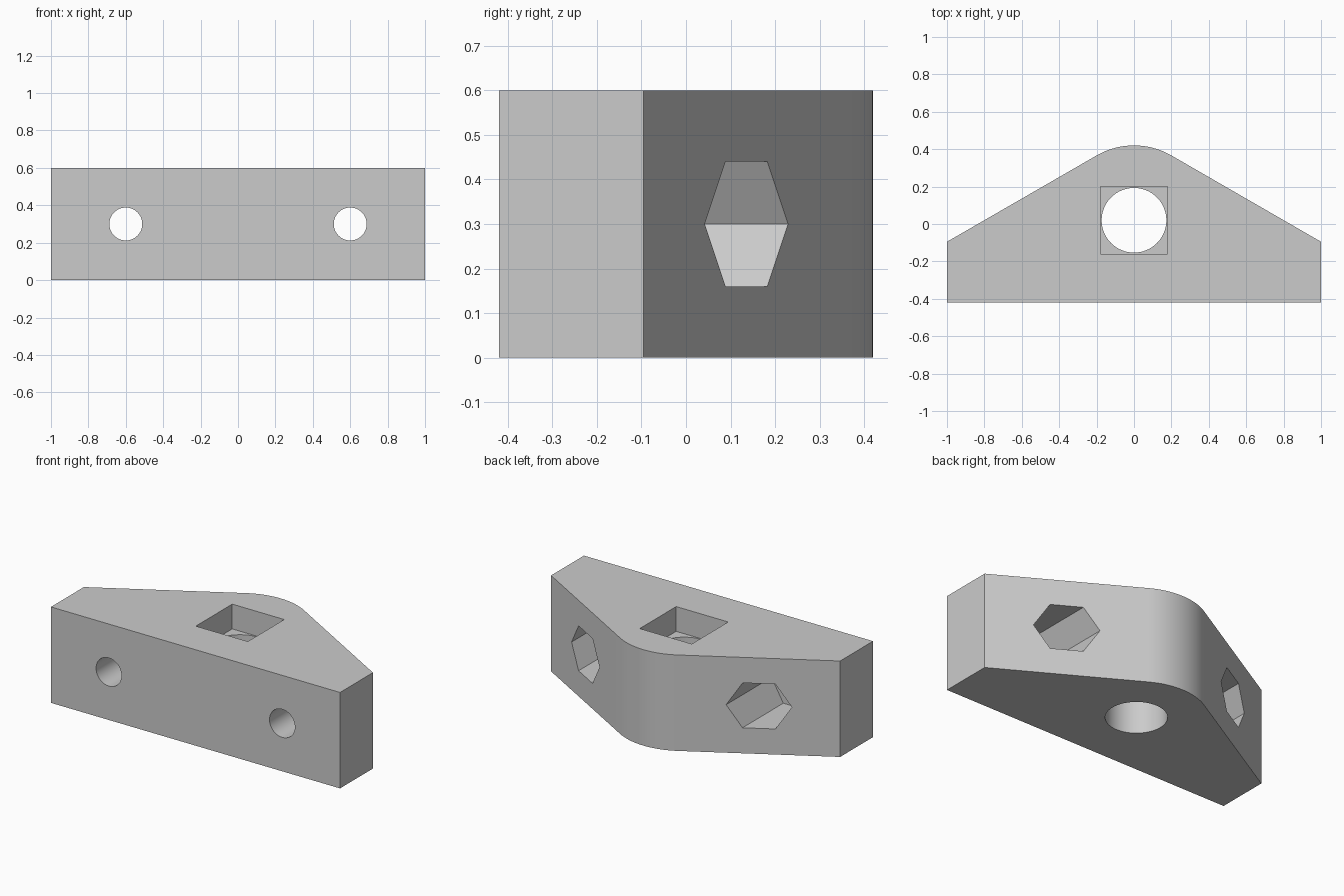
import bpy
import bmesh
from math import sin, cos, pi, radians
from mathutils import Matrix

if "Cube" in bpy.data.objects:
    bpy.data.objects.remove(bpy.data.objects["Cube"], do_unlink=True)

HEIGHT = 0.6
HUB_Y = 0.02       # centre of the rounded nose and the main bore
NOSE_R = 0.4
BOLT_X = 0.6

grey = bpy.data.materials.new("light grey")
grey.use_nodes = True
grey.diffuse_color = (0.6, 0.6, 0.6, 1)
grey.node_tree.nodes["Principled BSDF"].inputs["Base Color"].default_value = (0.6, 0.6, 0.6, 1)


def add_object(name, bm):
    bmesh.ops.recalc_face_normals(bm, faces=bm.faces)
    mesh = bpy.data.meshes.new(name)
    bm.to_mesh(mesh)
    bm.free()
    mesh.materials.append(grey)
    obj = bpy.data.objects.new(name, mesh)
    bpy.context.collection.objects.link(obj)
    return obj


def prism(name, outline, z0, z1):
    bm = bmesh.new()
    face = bm.faces.new([bm.verts.new((x, y, z0)) for x, y in outline])
    top = bmesh.ops.extrude_face_region(bm, geom=[face])["geom"]
    verts = [v for v in top if isinstance(v, bmesh.types.BMVert)]
    bmesh.ops.translate(bm, verts=verts, vec=(0, 0, z1 - z0))
    return add_object(name, bm)


def ring(radius, sides, cx=0, cy=0, start=0):
    angles = [start + 2 * pi * i / sides for i in range(sides)]
    return [(cx + radius * cos(a), cy + radius * sin(a)) for a in angles]


def y_prism(name, outline, y0, y1):
    # outline is given as x, z; the prism runs along y
    obj = prism(name, outline, -y1, -y0)
    obj.data.transform(Matrix.Rotation(radians(90), 4, "X"))
    return obj


# Body: flat front, short square ends, sloped back with a rounded nose
arc = [radians(60 + 60 * i / 24) for i in range(25)]
outline = [(-1, -0.42), (1, -0.42), (1, -0.095)]
outline += [(NOSE_R * cos(a), HUB_Y + NOSE_R * sin(a)) for a in arc]
outline += [(-1, -0.095)]
body = prism("bracket_body", outline, 0, HEIGHT)

# Square pocket on top and round bore through the base
cutters = [
    prism("square_pocket_cutter", ring(0.18 * 2 ** 0.5, 4, 0, HUB_Y, pi / 4), HEIGHT - 0.155, 0.8),
    prism("bore_cutter", ring(0.173, 64, 0, HUB_Y), -0.2, HEIGHT - 0.1),
]

# Bolt holes from the front, hexagonal nut pockets from the sloped back
for side in (-1, 1):
    x, z = side * BOLT_X, HEIGHT / 2
    cutters.append(y_prism("bolt_hole_cutter", ring(0.088, 48, x, z), -0.6, 0))
    cutters.append(y_prism("nut_pocket_cutter", ring(0.162, 6, x, z), -0.22, 0.6))

bpy.ops.object.select_all(action="DESELECT")
bpy.context.view_layer.objects.active = body
body.select_set(True)
for cutter in cutters:
    cutter.hide_render = True
    mod = body.modifiers.new("cut", "BOOLEAN")
    mod.operation = "DIFFERENCE"
    mod.solver = "EXACT"
    mod.object = cutter
    bpy.ops.object.modifier_apply(modifier=mod.name)
    bpy.data.objects.remove(cutter, do_unlink=True)

bpy.ops.object.shade_smooth_by_angle(angle=radians(25))
